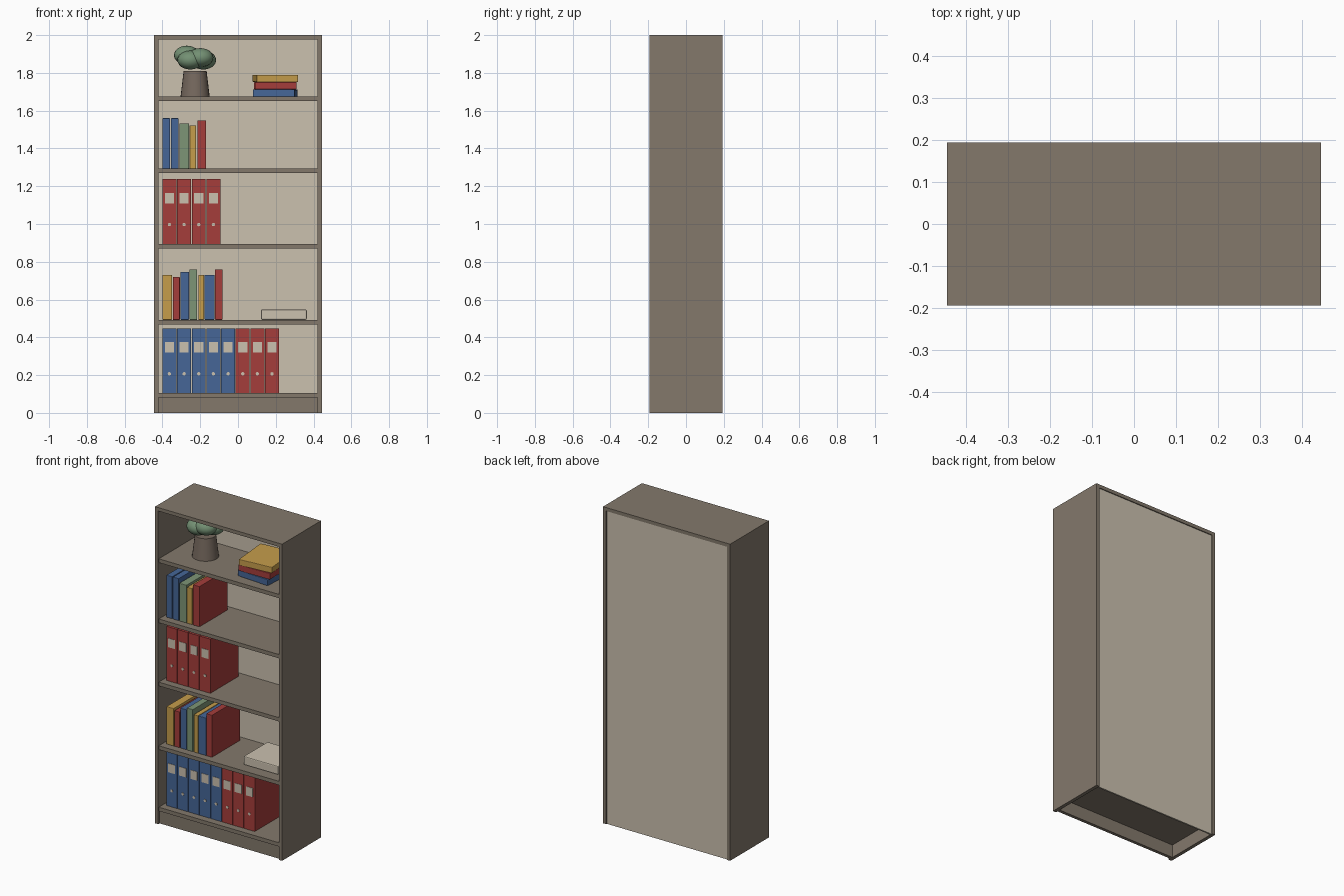
import bpy, math

if "Cube" in bpy.data.objects:
    bpy.data.objects.remove(bpy.data.objects["Cube"])

# ---- helpers ----
mats = {}
COLORS = {
    "wood": (.51, .47, .42), "beige": (.79, .75, .68), "blue": (.28, .40, .59),
    "red": (.64, .25, .24), "yellow": (.77, .61, .30), "green": (.49, .58, .46),
    "leaf": (.45, .56, .45), "pot": (.46, .41, .37),
}


def paint(ob, name):
    if name not in mats:
        m = bpy.data.materials.new(name)
        m.diffuse_color = tuple(c ** 2.2 for c in COLORS[name]) + (1,)
        m.use_nodes = True
        m.node_tree.nodes["Principled BSDF"].inputs["Base Color"].default_value = m.diffuse_color
        mats[name] = m
    ob.data.materials.append(mats[name])


def box(name, x, y, z, color, bevel=0, rot=0):
    """Box from (min, max) pairs, optionally bevelled and turned about z."""
    centre = [(a + b) / 2 for a, b in (x, y, z)]
    bpy.ops.mesh.primitive_cube_add(size=1, location=centre)
    ob = bpy.context.object
    ob.name = name
    ob.scale = [b - a for a, b in (x, y, z)]
    bpy.ops.object.transform_apply(location=False, rotation=False, scale=True)
    ob.rotation_euler.z = math.radians(rot)
    if bevel:
        mod = ob.modifiers.new("bevel", "BEVEL")
        mod.width, mod.segments = bevel, 2
    paint(ob, color)
    return ob


# ---- case ----
W, D, T = .444, .194, .022
IN = W - T
for side, s in (("left", -1), ("right", 1)):
    box(side + "_side", sorted((s * IN, s * W)), (-D, D), (0, 2), "wood")
box("top_board", (-IN, IN), (-D, D), (2 - T, 2), "wood")
box("back_panel", (-IN, IN), (.178, .188), (0, 2 - T), "beige")
box("plinth", (-IN, IN), (-.18, -.16), (0, .082), "wood")
SHELVES = [.105, .493, .895, 1.294, 1.674]
for i, z in enumerate(SHELVES):
    box(f"shelf_{i + 1}", (-IN, IN), (-.188, .178), (z - .024, z), "wood")

# ---- ring binders with label and finger hole ----
FRONT, REAR = -.143, .14


def binders(row, z, colors):
    for i, c in enumerate(colors):
        x = -.40 + i * .0776
        n = f"binder_{row}_{i + 1}"
        box(n, (x, x + .074), (FRONT, REAR), (z, z + .342), c)
        cx = x + .037
        box(n + "_label", (cx - .024, cx + .024), (FRONT - .002, FRONT + .002),
            (z + .214, z + .27), "beige")
        bpy.ops.mesh.primitive_cylinder_add(
            vertices=16, radius=.009, depth=.004,
            location=(cx, FRONT, z + .102), rotation=(math.pi / 2, 0, 0))
        bpy.context.object.name = n + "_finger_hole"
        paint(bpy.context.object, "beige")


binders("bottom", SHELVES[0], ["blue"] * 5 + ["red"] * 3)
binders("middle", SHELVES[2], ["red"] * 4)


# ---- upright books: (left, right, height, colour) ----
def books(row, z, items):
    for i, (a, b, h, c) in enumerate(items):
        box(f"book_{row}_{i + 1}", (a, b), (FRONT, REAR), (z, z + h), c, .002)


books("lower", SHELVES[1], [
    (-.40, -.35, .237, "yellow"), (-.345, -.308, .226, "red"),
    (-.304, -.26, .253, "blue"), (-.257, -.216, .266, "green"),
    (-.21, -.18, .237, "yellow"), (-.177, -.125, .237, "blue"),
    (-.122, -.082, .266, "red")])
books("upper", SHELVES[3], [
    (-.40, -.36, .266, "blue"), (-.355, -.315, .266, "blue"),
    (-.31, -.26, .239, "green"), (-.256, -.222, .228, "yellow"),
    (-.215, -.169, .255, "red")])

# ---- storage box ----
box("storage_box", (.122, .364), (-.12, .12),
    (SHELVES[1], SHELVES[1] + .054), "beige", .006)

# ---- stack of lying books ----
z = SHELVES[4]
for i, (c, turn) in enumerate((("blue", -4), ("red", 1), ("yellow", 5))):
    box(f"stacked_book_{i + 1}", (.088, .308), (-.125, .125),
        (z, z + .038), c, .003, turn)
    z += .039

# ---- plant ----
PX = -.227
bpy.ops.mesh.primitive_cone_add(vertices=24, radius1=.077, radius2=.061, depth=.135,
                                location=(PX, 0, SHELVES[4] + .0675))
pot = bpy.context.object
pot.name = "plant_pot"
bpy.ops.object.shade_smooth_by_angle()
paint(pot, "pot")
for i in range(5):
    a = math.radians(20 + 72 * i)
    bpy.ops.mesh.primitive_uv_sphere_add(
        segments=20, ring_count=12, radius=1,
        location=(PX + .046 * math.cos(a), .046 * math.sin(a), 1.868 + .013 * (i % 3)))
    leaf = bpy.context.object
    leaf.name = f"leaf_clump_{i + 1}"
    leaf.scale = (.068, .062, .05)
    bpy.ops.object.shade_smooth_by_angle()
    paint(leaf, "leaf")
